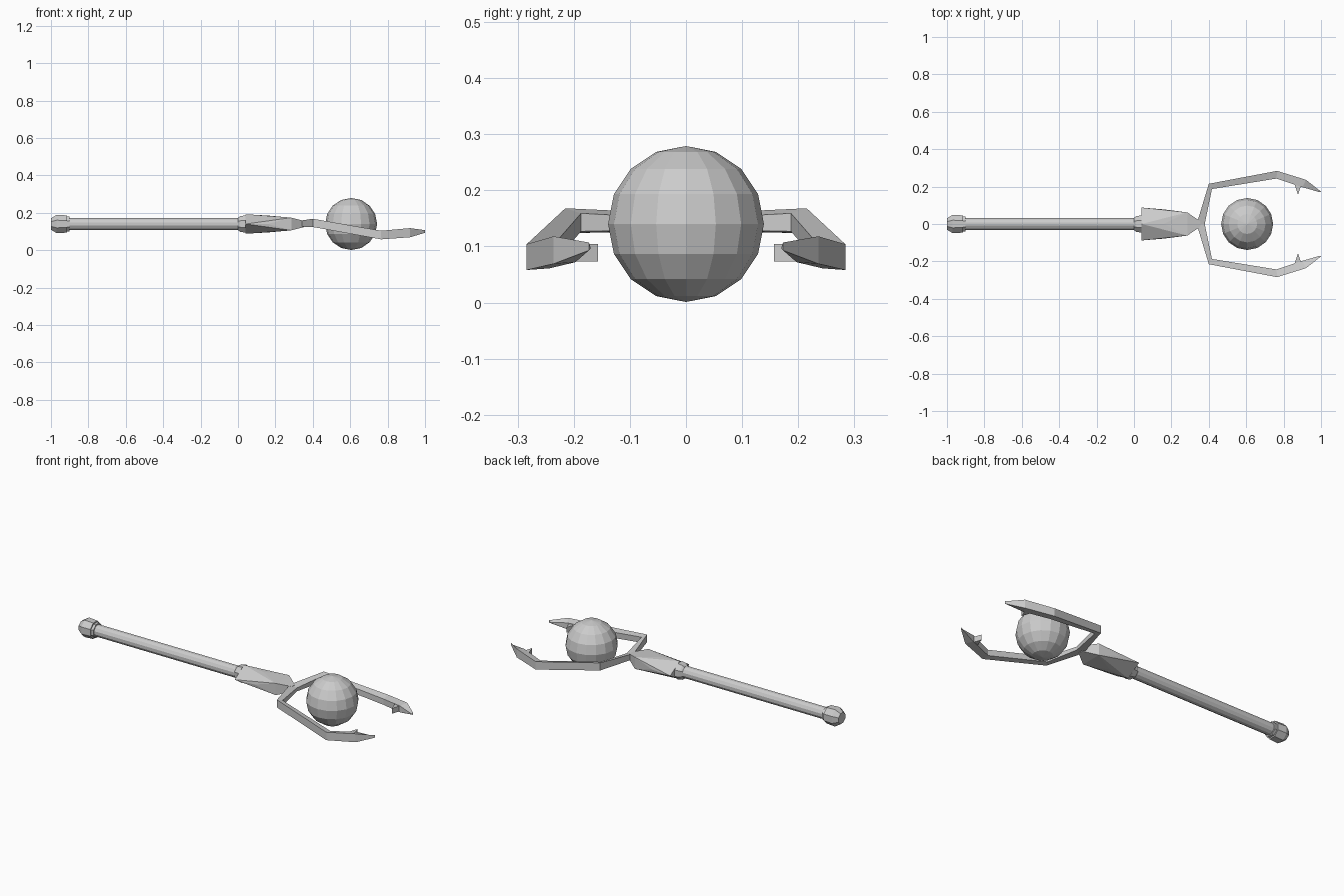
import bpy, bmesh, math

if "Cube" in bpy.data.objects:
    bpy.data.objects.remove(bpy.data.objects["Cube"])

CZ = 0.14  # height of the staff axis


def add_object(name, bm):
    bmesh.ops.recalc_face_normals(bm, faces=bm.faces)
    mesh = bpy.data.meshes.new(name)
    bm.to_mesh(mesh)
    bm.free()
    ob = bpy.data.objects.new(name, mesh)
    bpy.context.collection.objects.link(ob)
    return ob


def loft(bm, rings):
    """Skin a list of closed point rings and cap both ends."""
    loops = [[bm.verts.new(p) for p in ring] for ring in rings]
    n = len(loops[0])
    for a, b in zip(loops, loops[1:]):
        for i in range(n):
            j = (i + 1) % n
            bm.faces.new((a[i], a[j], b[j], b[i]))
    bm.faces.new(loops[0])
    bm.faces.new(loops[-1])


def turned(name, profile, sides):
    """Turn an (x, radius) profile around the staff axis."""
    bm = bmesh.new()
    angles = [2 * math.pi * (i + 0.5) / sides for i in range(sides)]
    loft(bm, [[(x, r * math.cos(a), CZ + r * math.sin(a)) for a in angles]
              for x, r in profile])
    return add_object(name, bm)


# Handle, pommel and collar
turned("shaft", [(-0.92, 0.034), (0.03, 0.034)], 12)
turned("pommel", [(-1.0, 0.033), (-0.97, 0.053), (-0.915, 0.050), (-0.915, 0.042),
                  (-0.90, 0.042)], 8)
turned("collar", [(0.0, 0.036), (0.012, 0.045), (0.04, 0.05)], 8)

# Faceted head: diamond base blending into a rectangular neck
bm = bmesh.new()
points = []
for x, w, h in [(0.04, 0.088, 0.052), (0.16, 0.078, 0.045)]:
    points += [(x, w, 0), (x, -w, 0), (x, 0, h), (x, 0, -h)]
for x, w, h in [(0.285, 0.062, 0.034), (0.355, 0.014, 0.016)]:
    points += [(x, sy * w, sz * h) for sy in (1, -1) for sz in (1, -1)]
for x, y, z in points:
    bm.verts.new((x, y, CZ + z))
bmesh.ops.convex_hull(bm, input=bm.verts)
add_object("head", bm)

# Prongs: outer xy, inner xy, top z, bottom z at each bend
bends = [
    ((0.335, 0.0), (0.378, 0.0), 0.158, 0.126),
    ((0.40, 0.215), (0.417, 0.187), 0.168, 0.124),
    ((0.765, 0.284), (0.762, 0.243), 0.104, 0.058),
    ((0.92, 0.236), (0.90, 0.197), 0.118, 0.069),
    ((1.0, 0.173), (0.993, 0.170), 0.107, 0.093),
]
bm = bmesh.new()
loft(bm, [[(*o, t), (*i, t - 0.009), (*i, b + 0.003), (*o, b)] for o, i, t, b in bends])
# Inner barb
barb = [(0.855, 0.22), (0.895, 0.21), (0.877, 0.157)]
loft(bm, [[(x, y, z) for x, y in barb] for z in (0.073, 0.104)])
prongs = add_object("prongs", bm)
mirror = prongs.modifiers.new("mirror", 'MIRROR')
mirror.use_axis = (False, True, False)

# Floating orb
bm = bmesh.new()
bmesh.ops.create_uvsphere(bm, u_segments=16, v_segments=8, radius=0.139)
orb = add_object("orb", bm)
orb.location = (0.605, 0, CZ)
